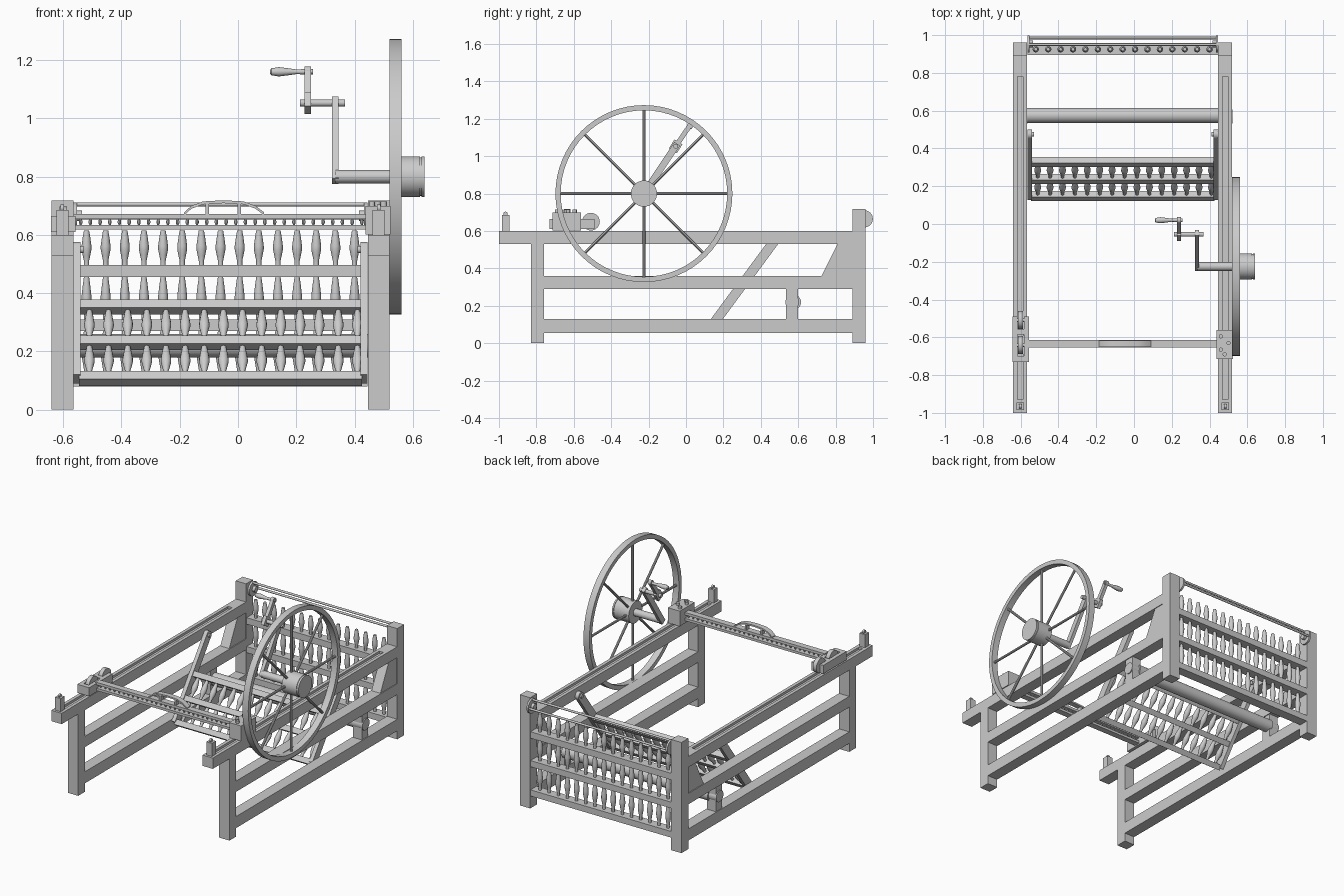
import bpy, bmesh, math
from mathutils import Vector, Matrix

if "Cube" in bpy.data.objects:
    bpy.data.objects.remove(bpy.data.objects["Cube"])

CX, HALF, RW = -0.06, 0.5425, 0.037      # frame centre, side offset, half beam width
X0, X1 = -0.565, 0.445                   # inner faces of the side frames


def finish(name, bm, smooth=False):
    bmesh.ops.recalc_face_normals(bm, faces=bm.faces)
    me = bpy.data.meshes.new(name)
    bm.to_mesh(me)
    bm.free()
    ob = bpy.data.objects.new(name, me)
    bpy.context.collection.objects.link(ob)
    if smooth:
        bpy.context.view_layer.objects.active = ob
        bpy.ops.object.select_all(action='DESELECT')
        ob.select_set(True)
        bpy.ops.object.shade_smooth_by_angle(angle=math.radians(35))
    return ob


def box(name, x0, x1, y0, y1, z0, z1):
    bm = bmesh.new()
    m = Matrix.Translation(((x0 + x1) / 2, (y0 + y1) / 2, (z0 + z1) / 2)) @ \
        Matrix.Diagonal((x1 - x0, y1 - y0, z1 - z0, 1))
    bmesh.ops.create_cube(bm, size=1, matrix=m)
    return finish(name, bm)


def prism(name, pts, x0, x1):
    """Extrude a (y, z) outline along x."""
    bm = bmesh.new()
    f = bm.faces.new([bm.verts.new((x0, y, z)) for y, z in pts])
    r = bmesh.ops.extrude_face_region(bm, geom=[f])
    bmesh.ops.translate(bm, vec=(x1 - x0, 0, 0),
                        verts=[v for v in r['geom'] if isinstance(v, bmesh.types.BMVert)])
    return finish(name, bm)


def bar(name, a, b, w, x0, x1):
    """Straight slanted board between two (y, z) points."""
    a, b = Vector(a), Vector(b)
    d = (b - a).normalized()
    n = Vector((-d.y, d.x)) * w / 2
    return prism(name, [a + n, a - n, b - n, b + n], x0, x1)


def lathe(name, profile, origins, axis=(1, 0, 0), seg=16, closed=False):
    """Turn an (offset, radius) profile around an axis, once per origin."""
    bm = bmesh.new()
    q = Vector((0, 0, 1)).rotation_difference(Vector(axis).normalized())
    for o in origins:
        rings = []
        for h, r in profile:
            rings.append([bm.verts.new(Vector(o) + q @ Vector((
                r * math.cos(2 * math.pi * i / seg), r * math.sin(2 * math.pi * i / seg), h)))
                for i in range(seg)])
        pairs = list(zip(rings, rings[1:]))
        if closed:
            pairs.append((rings[-1], rings[0]))
        else:
            bm.faces.new(rings[0])
            bm.faces.new(rings[-1])
        for a, b in pairs:
            for i in range(seg):
                j = (i + 1) % seg
                bm.faces.new((a[i], a[j], b[j], b[i]))
    return finish(name, bm, True)


def rod(name, x0, x1, y, z, r, seg=24):
    return lathe(name, [(x0, r), (x1, r)], [(0, y, z)], seg=seg)


def spindle(h, r0, r1):
    return [(0, r0), (h * .12, r0), (h * .28, (r0 + r1) / 2), (h * .45, r1),
            (h * .55, r1), (h * .8, (r0 + r1) / 2), (h, r0)]


# Side frames
for side, s in (("left", -1), ("right", 1)):
    c = CX + s * HALF
    a, b = c - RW, c + RW
    top = box(side + "_top_rail", a, b, -1, 0.89, 0.53, 0.60)
    cut = box(side + "_groove_cutter", c - .015, c + .015, -0.93, 0.78, 0.585, 0.65)
    cut.hide_render = True
    cut.hide_viewport = True
    md = top.modifiers.new("groove", 'BOOLEAN')
    md.operation, md.object, md.solver = 'DIFFERENCE', cut, 'EXACT'
    box(side + "_front_leg", a, b, -0.83, -0.76, 0, 0.53)
    box(side + "_back_post", a, b, 0.89, 0.96, 0, 0.718)
    box(side + "_middle_rail", a, b, -0.76, 0.89, 0.29, 0.36)
    box(side + "_bottom_rail", a, b, -0.76, 0.89, 0.055, 0.13)
    prism(side + "_gusset", [(.725, .36), (.89, .36), (.89, .53), (.81, .53)], a + .005, b - .005)
    box(side + "_end_stop", c - .02, c + .02, -0.985, -0.945, 0.60, 0.685)
    rod(side + "_end_stop_pin", c - .006, c + .006, -0.965, 0.692, .012, 12)
    box(side + "_roller_bearing", a + .005, b - .005, 0.535, 0.60, 0.13, 0.29)
    rod(side + "_bearing_cap", a - .001, b + .001, 0.568, 0.22, .037)
    # Pulley discs on the inside of the back posts
    ix = X0 if s < 0 else X1
    rod(side + "_pulley", min(ix, ix - s * .012), max(ix, ix - s * .012), 0.953, 0.665, .046, 32)
    rod(side + "_pulley_hub", min(ix, ix - s * .03), max(ix, ix - s * .03), 0.953, 0.665, .018)
    # Slanted arms of the inner rack
    p, q = min(ix, ix - s * .025), max(ix, ix - s * .025)
    bar(side + "_rack_arm", (.147, .105), (.475, .55), .052, p, q)
    rod(side + "_rack_arm_end", p, q, .475, .55, .026)
    rod(side + "_rack_pivot", min(ix, ix - s * .035), max(ix, ix - s * .035), .475, .55, .012)

rod("roller", X0 - .02, X1 + .02, 0.575, 0.22, .04, 32)

# Back panel with three rows of spindles
xs = [-0.52 + i * 0.92 / 14 for i in range(15)]
for i, (z0, z1) in enumerate(((.08, .12), (.27, .31), (.455, .497))):
    box("back_rail_%d" % i, X0, X1, 0.895, 0.958, z0, z1)
for n, z0, z1 in (("lower", .12, .27), ("middle", .31, .455), ("upper", .497, .615)):
    lathe(n + "_back_spindles", spindle(z1 - z0, .009, .017), [(x, .925, z0) for x in xs],
          axis=(0, 0, 1), seg=12)
rod("upper_back_rod", X0, X1, 0.95, 0.705, .007, 12)
rod("rear_back_rod", X0, X1, 0.985, 0.66, .007, 12)

# Slanted rack: rails and spindles along the arms
d = Vector((0, .328, .445)).normalized()
base = Vector((0, .147, .105))
L = 0.152
for i in range(3):
    p = base + d * (L * i + .003)
    bar("rack_rail_%d" % i, (p - d * .017).yz, (p + d * .017).yz, .04, X0 + .02, X1 - .02)
    if i < 2:
        o = p + d * .017
        lathe("rack_spindles_%d" % i, spindle(L - .034, .009, .018),
              [(x + .01, o.y, o.z) for x in xs], axis=d, seg=12)

# Carriage: clamp bars, beads and handle
box("lower_clamp_bar", X0, X1, -.655, -.615, .618, .634)
box("upper_clamp_bar", X0, X1, -.655, -.615, .655, .672)
lathe("clamp_beads", [(0, .003), (.007, .006), (.014, .006), (.021, .003)],
      [(-.54 + i * .965 / 29, -.635, .634) for i in range(30)], axis=(0, 0, 1), seg=8)
bm = bmesh.new()
path = [(-.185, .672), (-.16, .695), (-.12, .71), (-.05, .714), (.02, .71), (.06, .695), (.09, .672)]
loops = []
for x, z in path:
    loops.append([bm.verts.new((x, y, z + dz)) for y, dz in
                  ((-.652, -.005), (-.618, -.005), (-.618, .005), (-.652, .005))])
bm.faces.new(loops[0])
bm.faces.new(loops[-1])
for a, b in zip(loops, loops[1:]):
    for i in range(4):
        bm.faces.new((a[i], a[(i + 1) % 4], b[(i + 1) % 4], b[i]))
finish("carriage_handle", bm, True)
for i, x in enumerate((-.105, .005)):
    box("handle_post_%d" % i, x - .006, x + .006, -.65, -.62, .67, .71)

# Carriage ends: wheeled truck on the left, bolted block on the right
for i, (x0, x1) in enumerate(((-.642, -.618), (-.582, -.557))):
    box("left_truck_cheek_%d" % i, x0, x1, -.73, -.49, .61, .665)
for i, (y0, y1) in enumerate(((-.73, -.70), (-.585, -.555))):
    box("left_truck_cross_%d" % i, -.62, -.58, y0, y1, .61, .665)
for i, y in enumerate((-.64, -.508)):
    rod("left_truck_wheel_%d" % i, -.613, -.587, y, .65, .047, 32)
    rod("left_truck_axle_%d" % i, -.642, -.557, y, .65, .01, 12)
box("right_carriage_block", .438, .523, -.715, -.562, .602, .70)
lathe("carriage_bolts", [(0, .011), (.015, .011)],
      [(.46, -.595, .70), (.46, -.665, .70), (.50, -.63, .70), (.48, -.69, .70)], axis=(0, 0, 1), seg=12)

# Drive wheel
WY, WZ = -.225, .80
lathe("wheel_rim", [(.52, .473), (.562, .473), (.562, .445), (.52, .445)], [(0, WY, WZ)],
      seg=64, closed=True)
for i in range(8):
    t = i * math.pi / 4
    lathe("wheel_spoke_%d" % i, [(.05, .008), (.45, .008)], [(.541, WY, WZ)],
          axis=(0, math.cos(t), math.sin(t)), seg=10)
lathe("wheel_hub", [(.52, .07), (.625, .07), (.625, .066), (.63, .066), (.63, .07), (.64, .07)],
      [(0, WY, WZ)], seg=32)
rod("wheel_axle", .335, .53, WY, WZ, .023)

# Two-stage crank
bar("crank_arm", (WY - .01, WZ - .016), (-.047, 1.066), .036, .323, .345)
rod("crank_pin", .213, .367, -.055, 1.053, .012)
bar("outer_crank_block", (-.07, 1.029), (-.04, 1.077), .05, .228, .25)
bar("outer_crank_arm", (-.055, 1.053), (.018, 1.16), .026, .228, .25)
rod("outer_crank_end", .228, .25, .02, 1.162, .016)
lathe("crank_handle", [(.11, .006), (.115, .012), (.14, .016), (.165, .013), (.20, .008),
                       (.225, .009), (.257, .009)], [(0, .02, 1.16)], seg=16)
